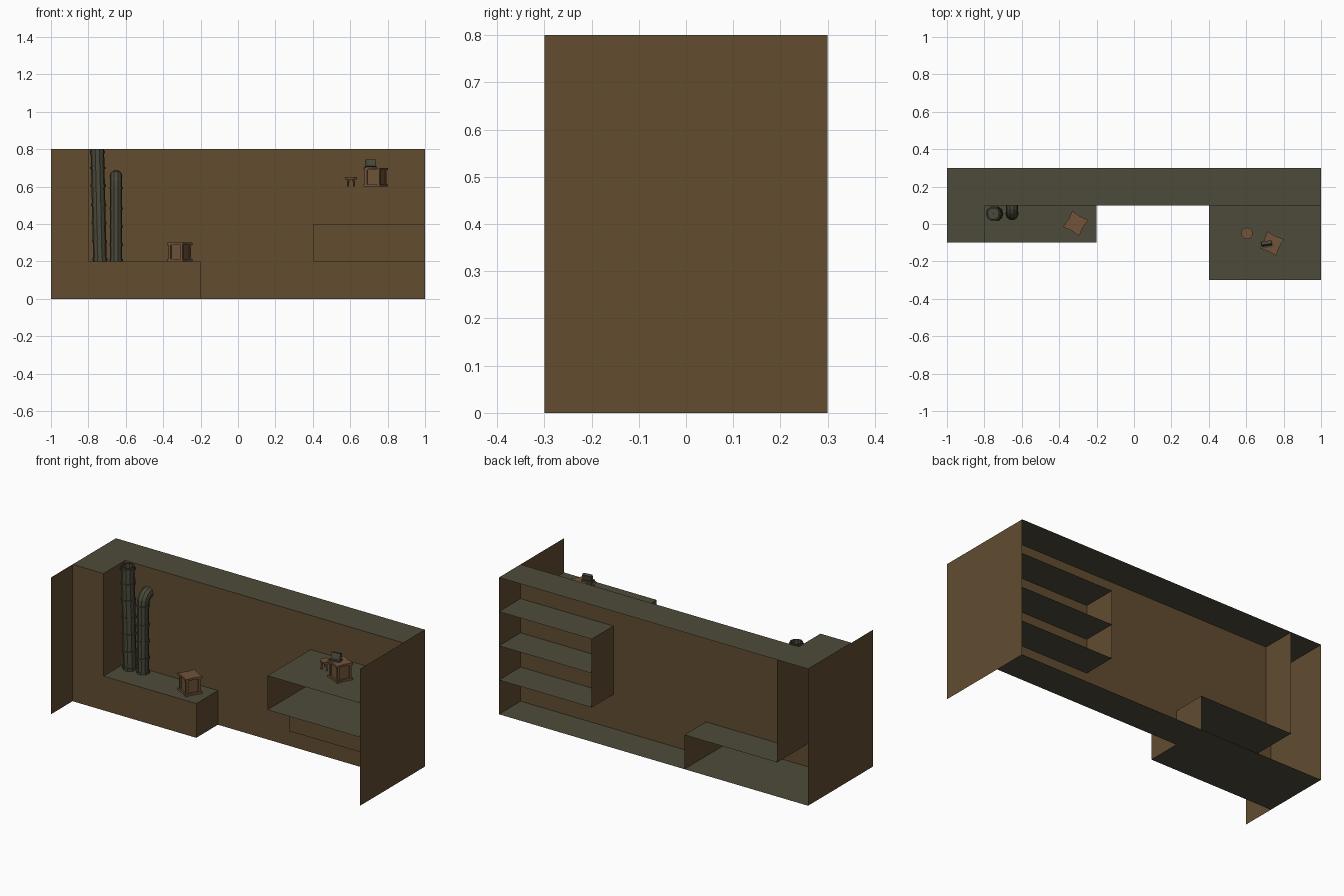
import bpy, bmesh, math
from mathutils import Vector, Matrix

if "Cube" in bpy.data.objects:
    bpy.data.objects.remove(bpy.data.objects["Cube"])


def material(name, rgb):
    m = bpy.data.materials.new(name)
    m.diffuse_color = (*rgb, 1)
    m.use_nodes = True
    m.node_tree.nodes["Principled BSDF"].inputs["Base Color"].default_value = m.diffuse_color
    return m


BROWN = material("dark_brown_wall", (0.122, 0.073, 0.030))
GREEN = material("olive_floor", (0.076, 0.071, 0.043))
PIPE = material("pipe_metal", (0.068, 0.067, 0.043))
WOOD = material("crate_wood", (0.165, 0.088, 0.040))


def finish(name, bm, mat, smooth=False):
    me = bpy.data.meshes.new(name)
    bm.to_mesh(me)
    bm.free()
    me.materials.append(mat)
    ob = bpy.data.objects.new(name, me)
    bpy.context.collection.objects.link(ob)
    return ob


def panel(name, x, y, z):
    """Thin sheet; the single-number axis is its normal."""
    if not isinstance(z, tuple):
        pts = [(x[0], y[0], z), (x[1], y[0], z), (x[1], y[1], z), (x[0], y[1], z)]
        mat = GREEN
    elif not isinstance(y, tuple):
        pts = [(x[0], y, z[0]), (x[1], y, z[0]), (x[1], y, z[1]), (x[0], y, z[1])]
        mat = BROWN
    else:
        pts = [(x, y[0], z[0]), (x, y[1], z[0]), (x, y[1], z[1]), (x, y[0], z[1])]
        if x == -1:
            pts.reverse()
        mat = BROWN
    bm = bmesh.new()
    bm.faces.new([bm.verts.new(p) for p in pts])
    finish(name, bm, mat)


# End walls
panel("right_end_wall", 1, (-.3, .3), (0, .8))
panel("left_end_wall", -1, (-.3, .3), (0, .8))
# Top, floor and main wall
panel("top_slab", (-1, 1), (.1, .3), .8)
panel("top_slab_left", (-1, -.8), (-.1, .1), .8)
panel("floor_slab", (-1, 1), (.1, .3), 0)
panel("floor_slab_left", (-1, -.2), (-.1, .1), 0)
panel("main_wall_upper", (-.8, 1), .1, (.2, .8))
panel("main_wall_lower", (-.2, 1), .1, (0, .2))
# Left column and low step
panel("column_front", (-1, -.8), -.1, (0, .8))
panel("column_side", -.8, (-.1, .3), (.2, .8))
panel("step_top", (-.8, -.2), (-.1, .3), .2)
panel("step_front", (-.8, -.2), -.1, (0, .2))
panel("step_side", -.2, (-.1, .3), (0, .2))
# Right shelf, open at the front and back
panel("shelf_top", (.4, 1), (-.3, .3), .6)
panel("shelf_middle", (.4, 1), (-.3, .3), .4)
panel("shelf_bottom", (.4, 1), (-.1, .3), .2)
panel("shelf_side", .4, (-.3, .3), (.4, .6))
panel("shelf_lower_side", .4, (-.1, .3), (.2, .4))
panel("shelf_lower_front", (.4, 1), -.1, (.2, .4))


def pipe(name, rings, sides=10):
    """Sweep (centre, direction, radius) rings into a tube."""
    bm = bmesh.new()
    prev = None
    for c, d, r in rings:
        u = Vector((1, 0, 0))
        v = Vector(d).normalized().cross(u)
        ring = [bm.verts.new(Vector(c) + r * (math.cos(a) * u + math.sin(a) * v))
                for a in (math.tau * i / sides for i in range(sides))]
        if prev:
            for i in range(sides):
                j = (i + 1) % sides
                bm.faces.new((prev[i], prev[j], ring[j], ring[i]))
        prev = ring
    bmesh.ops.recalc_face_normals(bm, faces=bm.faces)
    return finish(name, bm, PIPE)


def banded(a, b, r, joints, h=.006):
    """Straight run from a to b with raised bands at fractions along it."""
    a, b = Vector(a), Vector(b)
    d, n = b - a, (b - a).length
    rings = [(a, (0, 0, 1), r)]
    for t in joints:
        for dt, k in ((-h, 1), (-h, 1.13), (h, 1.13), (h, 1)):
            rings.append((a + d * (t + dt / n), (0, 0, 1), r * k))
    return rings + [(b, (0, 0, 1), r)]


# Tall pipe, with an open rim and a recessed inside
tall = banded((-.738, .055, .2), (-.752, .055, .795), .036, [.02, .18, .35, .51, .68, .84, .98])
tall += [((-.752, .055, .8), (0, 0, 1), .036), ((-.752, .055, .8), (0, 0, 1), .029),
         ((-.752, .055, .76), (0, 0, 1), .029), ((-.752, .055, .76), (0, 0, 1), .001)]
pipe("tall_pipe", tall)
# Short pipe bending into the wall
bent = banded((-.652, .055, .2), (-.652, .055, .605), .032, [.02, .22, .46, .7, .97])
for i in range(1, 6):
    a = i * math.pi / 10
    bent.append(((-.652, .1 - .045 * math.cos(a), .61 + .045 * math.sin(a)),
                 (0, math.sin(a), math.cos(a)), .033))
pipe("bent_pipe", bent)


def box(bm, size, mat):
    bmesh.ops.create_cube(bm, size=1, matrix=mat @ Matrix.Diagonal((*size, 1)))


def crate(name, x, y, z, angle):
    """Box with recessed sides, corner posts and pinched lid and base."""
    bm = bmesh.new()
    box(bm, (.074, .074, .09), Matrix.Translation((0, 0, .049)))
    for sx in (-1, 1):
        for sy in (-1, 1):
            box(bm, (.014, .014, .09), Matrix.Translation((sx * .037, sy * .037, .049)))
    for z0, h in ((0, .012), (.088, .012)):
        loops = []
        for zz in (z0, z0 + h):
            loops.append([bm.verts.new(((.07 if i % 2 else .044) * math.cos(i * math.pi / 4),
                                        (.07 if i % 2 else .044) * math.sin(i * math.pi / 4), zz))
                          for i in range(8)])
        bm.faces.new(loops[0][::-1])
        bm.faces.new(loops[1])
        for i in range(8):
            j = (i + 1) % 8
            bm.faces.new((loops[0][i], loops[0][j], loops[1][j], loops[1][i]))
    ob = finish(name, bm, WOOD)
    ob.location = (x, y, z)
    ob.rotation_euler.z = math.radians(angle)


crate("step_crate", -.312, .003, .2, -30)
crate("shelf_crate", .736, -.105, .6, -25)

# Small device on the shelf crate: base plate and leaning back
bm = bmesh.new()
box(bm, (.062, .036, .008), Matrix.Translation((0, 0, .004)))
box(bm, (.054, .018, .036), Matrix.Translation((0, .006, .024)) @ Matrix.Rotation(-.25, 4, 'X'))
device = finish("small_device", bm, PIPE)
device.location = (.71, -.11, .7)
device.rotation_euler = (0, 0, math.radians(8))

# Round stool with four splayed legs
bm = bmesh.new()
bmesh.ops.create_cone(bm, cap_ends=True, segments=12, radius1=.029, radius2=.031, depth=.012,
                      matrix=Matrix.Translation((0, 0, .044)))
for i in range(4):
    a = math.pi / 4 + i * math.pi / 2
    box(bm, (.008, .008, .04), Matrix.Rotation(a, 4, 'Z') @ Matrix.Translation((.022, 0, .02))
        @ Matrix.Rotation(-.12, 4, 'Y'))
stool = finish("round_stool", bm, WOOD)
stool.location = (.604, -.05, .6)
